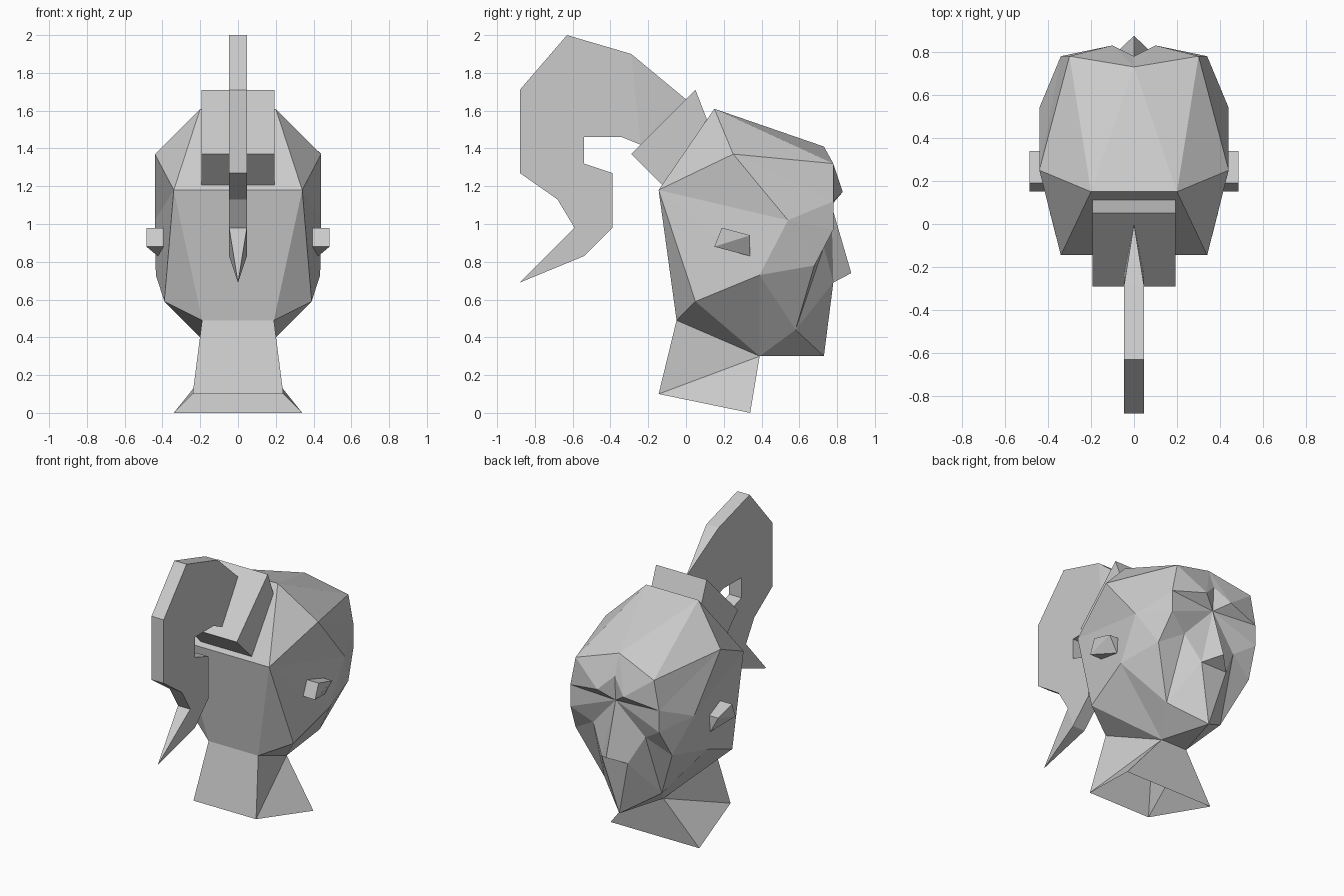
import bpy, bmesh

cube = bpy.data.objects.get("Cube")
if cube:
    bpy.data.objects.remove(cube)

grey = bpy.data.materials.new("plain grey")
grey.use_nodes = True
tone = (0.6, 0.6, 0.6, 1)
grey.diffuse_color = tone
grey.node_tree.nodes["Principled BSDF"].inputs["Base Color"].default_value = tone


def finish(name, bm):
    """Turn a bmesh into a flat-shaded object."""
    bmesh.ops.recalc_face_normals(bm, faces=bm.faces)
    bmesh.ops.triangulate(bm, faces=[f for f in bm.faces if len(f.verts) > 3])
    mesh = bpy.data.meshes.new(name)
    bm.to_mesh(mesh)
    bm.free()
    mesh.materials.append(grey)
    obj = bpy.data.objects.new(name, mesh)
    bpy.context.collection.objects.link(obj)
    return obj


def symmetric(name, points, faces):
    """Build faces from named points; '-name' is the mirrored point."""
    bm = bmesh.new()
    verts = {}

    def vert(key):
        x, y, z = points[key.strip("-")]
        if key.startswith("-"):
            x = -x
        co = (x, y, z)
        if co not in verts:
            verts[co] = bm.verts.new(co)
        return verts[co]

    for line in faces:
        keys = line.split()
        bm.faces.new([vert(k) for k in keys])
        if not any(k.startswith("-") for k in keys):
            bm.faces.new([vert("-" + k) for k in reversed(keys)])
    return finish(name, bm)


def extruded(name, half, body, ends=()):
    """Extrude a (y, z) outline across x; ends are points that close the
    outline edge starting at the given index with a taper to x = 0."""
    bm = bmesh.new()
    left = [bm.verts.new((half, y, z)) for y, z in body]
    right = [bm.verts.new((-half, y, z)) for y, z in body]
    bm.faces.new(left)
    bm.faces.new(right[::-1])
    taper = dict(ends)
    for i in range(len(body)):
        j = (i + 1) % len(body)
        ring = [left[i], left[j], right[j], right[i]]
        if i in taper:
            point = bm.verts.new((0, *taper[i]))
            for k in range(4):
                bm.faces.new((ring[k], ring[(k + 1) % 4], point))
        else:
            bm.faces.new(ring)
    return finish(name, bm)


# Key points of the head, left half
points = {
    "crown": (.2, .15, 1.61), "back": (.34, -.145, 1.18),
    "temple": (.44, .25, 1.37), "cheekbone": (.44, .54, 1.02),
    "hinge": (.435, .39, .73), "skull": (.39, .05, .59),
    "nape": (.19, -.05, .49), "throat": (.1, .39, .3),
    "jaw": (.22, .58, .44), "chin": (0, .73, .3),
    "forehead": (.3, .78, 1.32), "hairline": (0, .73, 1.41),
    "eye": (.34, .78, 1.12), "brow": (.1, .83, 1.17),
    "frown": (0, .78, 1.27), "bridge": (0, .77, 1.1),
    "cheek": (.34, .78, .97), "hollow": (.2, .73, .88),
    "jowl": (.37, .68, .78), "tip": (0, .875, .74),
    "nostril": (.1, .78, .69),
    "collar": (.24, -.145, .1), "chest": (.34, .34, 0),
}

# Head: skull, face and nose
symmetric("head", points, [
    "crown -crown -back back", "crown hairline -crown",
    "crown forehead hairline", "crown temple forehead", "crown back temple",
    "temple eye forehead", "temple cheekbone eye",
    "back cheekbone temple", "back hinge cheekbone", "back skull hinge",
    "back -back -nape nape", "back nape skull",
    "skull nape throat", "skull throat hinge", "hinge throat jaw",
    "throat chin jaw", "throat -throat chin",
    "hinge jaw jowl", "hinge jowl cheekbone",
    "cheekbone cheek eye", "cheekbone jowl cheek", "cheek jowl hollow",
    "jowl jaw hollow", "hollow jaw nostril", "jaw chin nostril",
    "hairline forehead brow", "hairline brow frown", "forehead eye brow",
    "frown brow bridge", "brow eye bridge", "eye cheek bridge",
    "bridge cheek hollow", "bridge hollow nostril", "bridge nostril tip",
    "tip nostril -nostril", "nostril chin -nostril",
])

# Neck: an open tube flaring to the base
symmetric("neck", points, [
    "nape -nape -collar collar", "nape collar throat",
    "collar chest throat", "throat chest -chest -throat",
])

# Ears: small wedges on each side
ear_points = {
    "low": (.485, .15, .88), "top": (.485, .19, .98), "front": (.485, .34, .94),
    "low_root": (.38, .15, .88), "top_root": (.38, .19, .98),
    "front_root": (.38, .34, .94), "lobe": (.425, .34, .83),
}
symmetric("ears", ear_points, [
    "low top front", "low front lobe", "front front_root lobe",
    "top top_root front_root front", "low low_root top_root top",
    "low lobe low_root", "low_root lobe front_root top_root",
])

# Hair band: a tilted block sunk into the back of the crown
extruded("hair_band", .194, [
    (.05, 1.71), (-.29, 1.37), (-.12, 1.2), (.12, 1.53)])

# Ponytail: a flat curl tapering to a point at each end
extruded("ponytail", .047, [
    (-.29, 1.9), (-.63, 2), (-.88, 1.71), (-.88, 1.27), (-.68, 1.13),
    (-.59, .98), (-.54, .83), (-.39, .98), (-.39, 1.27), (-.54, 1.32),
    (-.54, 1.46), (-.34, 1.46), (-.24, 1.42),
], [(5, (-.88, .69)), (12, (0, 1.66))])
